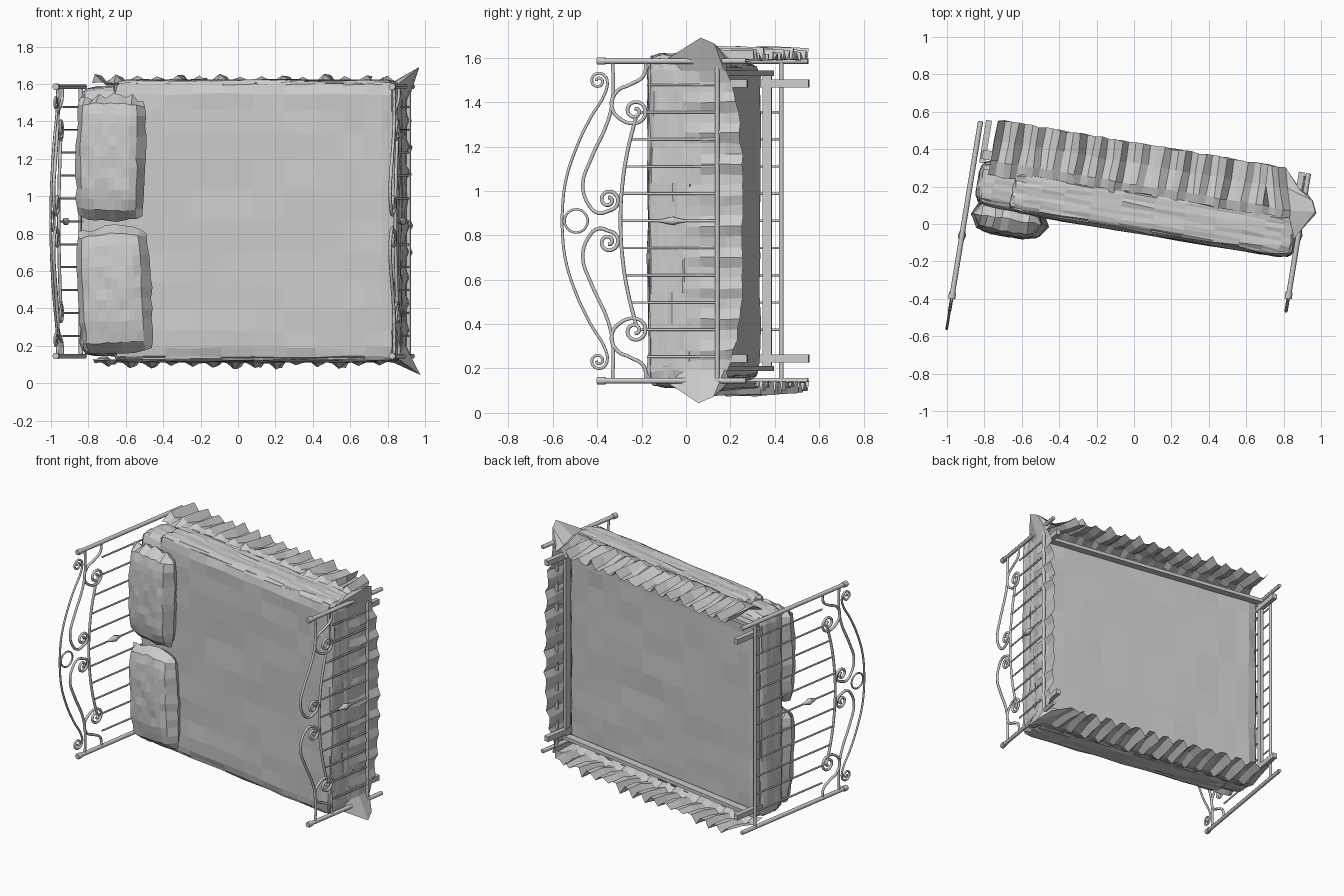
import bpy, bmesh, math, random
from mathutils import Vector

random.seed(4)
cube = bpy.data.objects.get("Cube")
if cube:
    bpy.data.objects.remove(cube)

TILT = math.radians(9.4)
C, S = math.cos(TILT), math.sin(TILT)
MID = 0.865


def world(u, h, z):
    """Bed length, bed height and bed width to scene axes."""
    return Vector((u * C - h * S, -u * S - h * C, z))


def finish(name, bm, noise=0.0):
    for v in bm.verts:
        u, h, z = (k + random.uniform(-noise, noise) for k in v.co)
        v.co = world(u, h, z)
    bmesh.ops.recalc_face_normals(bm, faces=bm.faces)
    mesh = bpy.data.meshes.new(name)
    bm.to_mesh(mesh)
    bm.free()
    ob = bpy.data.objects.new(name, mesh)
    bpy.context.collection.objects.link(ob)
    return ob


def tubes(name, paths, radius, cyclic=False):
    curve = bpy.data.curves.new(name, 'CURVE')
    curve.dimensions = '3D'
    curve.bevel_depth = radius
    curve.bevel_resolution = 1
    curve.resolution_u = 4
    curve.use_fill_caps = True
    for path in paths:
        spline = curve.splines.new('BEZIER')
        spline.bezier_points.add(len(path) - 1)
        spline.use_cyclic_u = cyclic
        for bp, co in zip(spline.bezier_points, path):
            bp.co = co
            bp.handle_left_type = bp.handle_right_type = 'AUTO'
    ob = bpy.data.objects.new(name, curve)
    bpy.context.collection.objects.link(ob)
    return ob


def soft_box(name, lo, hi, radius, noise, open_bottom=False):
    """Rounded, slightly crumpled block with denser cuts towards its edges."""
    bm = bmesh.new()
    bmesh.ops.create_cube(bm, size=2)
    bmesh.ops.subdivide_edges(bm, edges=bm.edges[:], cuts=13, use_grid_fill=True)
    if open_bottom:
        low = [f for f in bm.faces if f.calc_center_median().y < -0.99]
        bmesh.ops.delete(bm, geom=low, context='FACES')
    for v in bm.verts:
        p = Vector([(a + b) / 2 + (b - a) / 2 * math.sin(t * math.pi / 2)
                    for a, b, t in zip(lo, hi, v.co)])
        core = Vector([min(max(k, a + radius), b - radius)
                       for k, a, b in zip(p, lo, hi)])
        if open_bottom:
            core.y = min(p.y, hi[1] - radius)
        d = p - core
        v.co = core + d.normalized() * min(d.length, radius)
    return finish(name, bm, noise)


def pillow(name, u0, z0, half_u, half_z, thick, turn):
    bm = bmesh.new()
    for side in (1, -1):
        grid = bmesh.ops.create_grid(bm, x_segments=10, y_segments=12, size=1)
        for v in grid['verts']:
            a, b = v.co.x, v.co.y
            h = side * thick * math.sqrt(max(0, (1 - a ** 4) * (1 - b ** 4)))
            pinch = 1 - 0.08 * (a * b) ** 2
            v.co = (a * half_u * pinch, h, b * half_z * pinch)
    bmesh.ops.remove_doubles(bm, verts=bm.verts, dist=0.001)
    for v in bm.verts:
        x, h, z = v.co
        # ruffled end seam
        if z > 0.9 * half_z:
            z -= random.uniform(0, 0.035)
        v.co = (u0 + x + z * turn, 0.085 + h, z0 + z - x * turn)
    return finish(name, bm, 0.006)


# Bedding
soft_box("mattress", (-0.86, -0.21, 0.145), (0.86, 0.035, 1.585), 0.07, 0.005)
soft_box("blanket", (-0.68, -0.165, 0.115), (0.865, 0.045, 1.62), 0.06, 0.006, True)
pillow("left_pillow", -0.675, 1.21, 0.19, 0.345, 0.09, 0.02)
pillow("right_pillow", -0.655, 0.505, 0.20, 0.35, 0.09, -0.05)

# Gathered skirt around both long sides and the foot
path = []
for i in range(44):
    path.append((-0.81 + 1.62 * i / 43, 1.605, 0, 1, 0))
path.append((0.845, 1.59, 0.95, 0.9, 1))
for i in range(30):
    path.append((0.865, 1.54 - 1.35 * i / 29, 1, 0, 0))
path.append((0.845, 0.14, 0.95, -0.9, 1))
for i in range(44):
    path.append((0.81 - 1.62 * i / 43, 0.125, 0, -1, 0))
bm = bmesh.new()
rows = []
for i, (u, z, nu, nz, corner) in enumerate(path):
    fold = (i % 3 == 0) * random.uniform(0.025, 0.06)
    out = [0.0, 0.015 + 0.6 * fold, fold - 0.01, fold - 0.015]
    drop = [-0.13, -0.21, -0.32, -0.43]
    if corner:
        out, drop = [0.01, 0.11, 0.08, 0.0], [-0.06, -0.22, -0.28, -0.33]
    elif nu:
        out = [0.5 * k for k in out]
        drop[3] = -0.40 + 0.08 * (abs(z - MID) / 0.7) ** 4
    # hem draws back near the foot corners
    pull = [0, 0, 0.03, 0.06] if nu == 0 and u > 0.68 else [0] * 4
    rows.append([bm.verts.new((u + nu * o - p, h, z + nz * o))
                 for o, h, p in zip(out, drop, pull)])
for a, b in zip(rows, rows[1:]):
    for k in range(3):
        bm.faces.new((a[k], b[k], b[k + 1], a[k + 1]))
finish("bed_skirt", bm, 0.005)


# Base frame and legs
def box(name, lo, hi):
    bm = bmesh.new()
    bmesh.ops.create_cube(bm, size=1)
    for v in bm.verts:
        v.co = [a + (b - a) * (t + 0.5) for a, b, t in zip(lo, hi, v.co)]
    return finish(name, bm)


for end, u in (("head", -0.855), ("foot", 0.84)):
    for side, z in (("left", 1.485), ("right", 0.245)):
        box(f"{end}_{side}_leg", (u - 0.016, -0.42, z - 0.018),
            (u + 0.016, -0.19, z + 0.018))
    box(f"{end}_cross_rail", (u - 0.012, -0.25, 0.2), (u + 0.012, -0.21, 1.53))
for side, z in (("left", 1.53), ("right", 0.2)):
    box(f"{side}_side_rail", (-0.86, -0.26, z - 0.012), (0.85, -0.21, z + 0.012))


# Wrought metal ends, drawn in the y-z plane and leaned with the bed
def scroll(cy, cz, r, start, turns=1.5):
    n = int(turns * 8)
    return [(cy + r * (1 - 0.8 * i / n) * math.cos(start + i * math.pi / 4),
             cz + r * (1 - 0.8 * i / n) * math.sin(start + i * math.pi / 4))
            for i in range(n + 1)]


def mirrored(path):
    return [path, [(y, 2 * MID - z) for y, z in path]]


DOWN = -math.pi / 2
s_curve = [(-.33, 1.585), (-.33, 1.42), (-.35, 1.32), (-.43, 1.14), (-.465, 1.03),
           (-.44, .94), (-.395, .9)] + scroll(-.35, .96, .05, DOWN)
shoulder = [(-.18, 1.585), (-.19, 1.52), (-.25, 1.48), (-.31, 1.45), (-.335, 1.38),
            (-.29, 1.32)] + scroll(-.23, 1.36, .055, DOWN)
arch = [(-.56, MID), (-.545, 1.03), (-.5, 1.18), (-.43, 1.33),
        (-.365, 1.44)] + scroll(-.395, 1.495, .04, 0)


def bar_top(z):
    return -0.295 + 0.32 * (z - MID) ** 2


def bed_end(name, x0, rail_y, foot_y):
    def place(paths):
        return [[(x0 + 0.163 * y, y, z) for y, z in p] for p in paths]

    posts = mirrored([(-.385, 1.585), (foot_y, 1.585)])
    tubes(name + "_posts", place(posts), 0.014)
    tubes(name + "_bottom_rail", place([[(rail_y, .145), (rail_y, 1.585)]]), 0.012)
    tubes(name + "_scrolls", place(mirrored(s_curve) + mirrored(shoulder)), 0.009)
    top = [(bar_top(z), z) for z in (MID + 0.155 * k for k in range(-3, 4))]
    tubes(name + "_bar_top", place([top]), 0.009)
    zs = [MID + 0.1225 * k for k in range(-5, 6)]
    bars = [[(bar_top(z), z), (rail_y, z)] for z in zs]
    tubes(name + "_balusters", place(bars), 0.006)
    # post caps
    for side, z in (("left", 1.585), ("right", 0.145)):
        cap = [[(-.4, z), (-.365, z)]]
        tubes(f"{name}_{side}_cap", place(cap), 0.019)
    # turned knot on the middle baluster
    knot = tubes(name + "_knot", place([[(y, MID) for y in (-.12, -.09, -.06, -.03, 0)]]), 0.02)
    for bp, r in zip(knot.data.splines[0].bezier_points, (.3, .7, 1.1, .6, .3)):
        bp.radius = r
    return place


place = bed_end("headboard", -0.91, 0.43, 0.55)
bed_end("footboard", 0.889, 0.14, 0.27)

# Tall arch and ring on the headboard
tubes("headboard_arch", place(mirrored(arch)), 0.007)
ring = [(-.495 + .052 * math.cos(a), MID + .052 * math.sin(a))
        for a in (k * math.pi / 6 for k in range(12))]
tubes("headboard_ring", place([ring]), 0.006, True)
